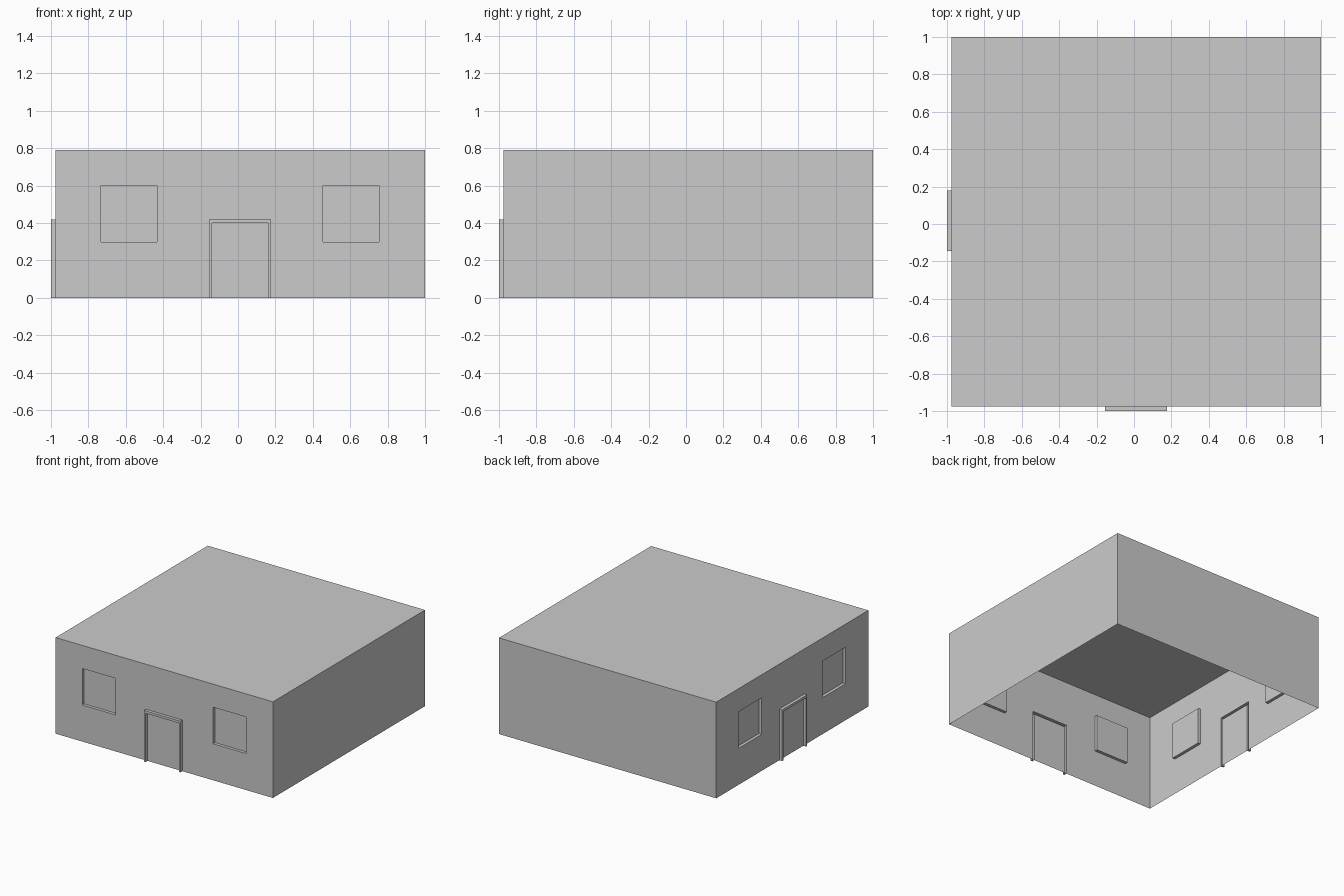
import bpy
import bmesh

if "Cube" in bpy.data.objects:
    bpy.data.objects.remove(bpy.data.objects["Cube"])

W, TOP, D = 0.975, 0.79, 0.025   # wall plane, roof height, relief depth
SILL, HEAD = 0.30, 0.60          # window bottom and top


def make(name, quads):
    bm = bmesh.new()
    for q in quads:
        bm.faces.new([bm.verts.new(p) for p in q])
    bmesh.ops.remove_doubles(bm, verts=bm.verts, dist=1e-5)
    mesh = bpy.data.meshes.new(name)
    bm.to_mesh(mesh)
    bm.free()
    bpy.context.collection.objects.link(bpy.data.objects.new(name, mesh))


def box(x0, x1, y0, y1, z0, z1, skip=()):
    """Outward-facing sides of a box, leaving out the named ones."""
    sides = {
        "front": [(x0, y0, z0), (x1, y0, z0), (x1, y0, z1), (x0, y0, z1)],
        "back": [(x1, y1, z0), (x0, y1, z0), (x0, y1, z1), (x1, y1, z1)],
        "left": [(x0, y1, z0), (x0, y0, z0), (x0, y0, z1), (x0, y1, z1)],
        "right": [(x1, y0, z0), (x1, y1, z0), (x1, y1, z1), (x1, y0, z1)],
        "bottom": [(x0, y1, z0), (x1, y1, z0), (x1, y0, z0), (x0, y0, z0)],
        "top": [(x0, y0, z1), (x1, y0, z1), (x1, y1, z1), (x0, y1, z1)],
    }
    return [q for k, q in sides.items() if k not in skip]


def facade(side, windows, door):
    swap = side == "left"

    def place(quads, flip=False):
        # Swapping x and y turns a front wall into a left wall
        if swap:
            quads = [[(y, x, z) for x, y, z in q] for q in quads]
        return [q[::-1] for q in quads] if flip != swap else quads

    d0, d1 = door
    i0, i1 = d0 + 0.015, d1 - 0.015
    holes = [(a, b, SILL, HEAD) for a, b in windows]
    solid_gaps = [(d0, i0, 0, 0.42), (i1, d1, 0, 0.42), (d0, d1, 0.40, 0.42)]

    # Flat wall and door panel, open behind the windows and door frame
    us = sorted({-W, 1, d0, i0, i1, d1, *[u for w in windows for u in w]})
    zs = [0, SILL, 0.40, 0.42, HEAD, TOP]
    wall = []
    for a, b in zip(us, us[1:]):
        for c, d in zip(zs, zs[1:]):
            u, z = (a + b) / 2, (c + d) / 2
            if not any(h[0] < u < h[1] and h[2] < z < h[3]
                       for h in holes + solid_gaps):
                wall.append([(a, -W, c), (b, -W, c), (b, -W, d), (a, -W, d)])
    make(side + "_wall", place(wall))

    # Recessed windows
    for i, (a, b, c, d) in enumerate(holes, 1):
        recess = box(a, b, -W, -W + D, c, d, ("front",))
        make(f"{side}_window_{i}", place(recess, flip=True))

    # Raised hollow door frame
    frame = box(d0, i0, -1, -W, 0, 0.40, ("back", "top"))
    frame += box(i1, d1, -1, -W, 0, 0.40, ("back", "top"))
    frame += box(i0, i1, -1, -W, 0.40, 0.42, ("back", "left", "right"))
    frame += box(d0, i0, -1, -W, 0.40, 0.42, ("back", "right", "bottom"))
    frame += box(i1, d1, -1, -W, 0.40, 0.42, ("back", "left", "bottom"))
    make(side + "_door_frame", place(frame))


# Roof with plain back and right walls, open underneath
make("roof_and_plain_walls",
     box(-W, 1, -W, 1, 0, TOP, ("front", "left", "bottom")))

# Two walls with a door between two windows
facade("front", [(-0.733, -0.433), (0.455, 0.755)], (-0.155, 0.177))
facade("left", [(-0.68, -0.38), (0.41, 0.71)], (-0.145, 0.18))
